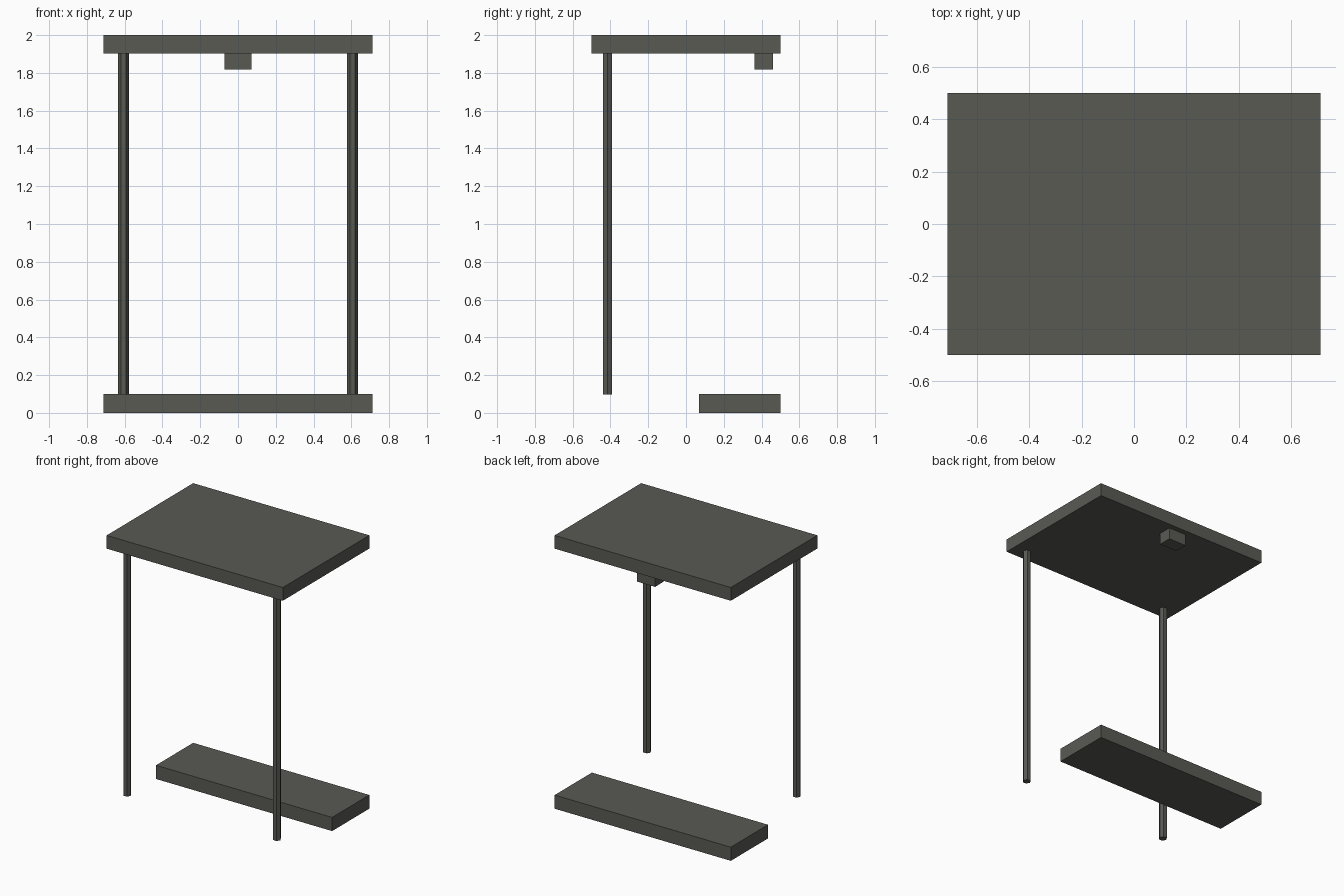
import bpy, bmesh
from mathutils import Matrix

if "Cube" in bpy.data.objects:
    bpy.data.objects.remove(bpy.data.objects["Cube"])

grey = bpy.data.materials.new("dark_warm_grey")
grey.diffuse_color = (0.1, 0.1, 0.088, 1)
grey.use_nodes = True
grey.node_tree.nodes["Principled BSDF"].inputs["Base Color"].default_value = grey.diffuse_color


def finish(name, bm):
    mesh = bpy.data.meshes.new(name)
    bm.to_mesh(mesh)
    bm.free()
    mesh.materials.append(grey)
    obj = bpy.data.objects.new(name, mesh)
    bpy.context.collection.objects.link(obj)


def box(name, lo, hi):
    bm = bmesh.new()
    size = [b - a for a, b in zip(lo, hi)]
    mid = [(a + b) / 2 for a, b in zip(lo, hi)]
    bmesh.ops.create_cube(bm, size=1, matrix=Matrix.Translation(mid) @ Matrix.Diagonal((*size, 1)))
    finish(name, bm)


def post(name, x, y, z0, z1, r):
    bm = bmesh.new()
    bmesh.ops.create_cone(bm, cap_ends=True, segments=6, radius1=r, radius2=r, depth=z1 - z0,
                          matrix=Matrix.Translation((x, y, (z0 + z1) / 2)) @ Matrix.Rotation(1.5707963, 4, 'Z'))
    # put corners on the x axis so the flats face front and back
    if max(v.co.x for v in bm.verts) - x < r * 0.95:
        bmesh.ops.rotate(bm, verts=bm.verts, cent=(x, y, 0), matrix=Matrix.Rotation(0.5235988, 3, 'Z'))
    finish(name, bm)


# roof slab, floor step and small lamp block under the roof
box("roof_slab", (-0.713, -0.5, 1.903), (0.713, 0.5, 2.0))
box("floor_step", (-0.713, 0.07, 0.0), (0.713, 0.5, 0.1))
box("lamp_block", (-0.072, 0.363, 1.818), (0.072, 0.461, 1.903))

# front posts
for side, x in (("left", -0.606), ("right", 0.606)):
    post("front_post_" + side, x, -0.415, 0.097, 1.903, 0.028)
